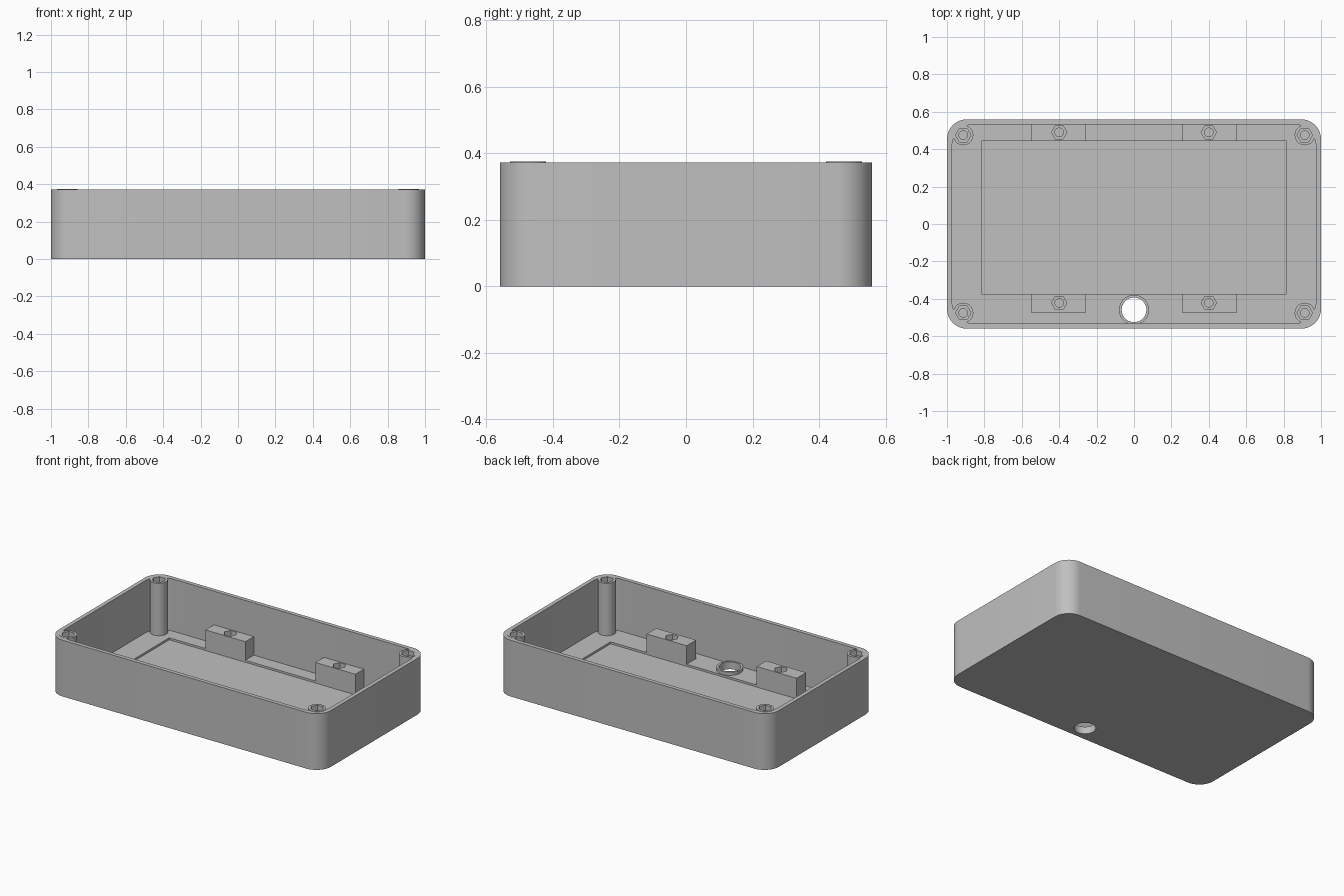
import bpy, bmesh
from math import pi, cos, sin

cube = bpy.data.objects.get("Cube")
if cube:
    bpy.data.objects.remove(cube, do_unlink=True)

grey = bpy.data.materials.new("light grey plastic")
grey.use_nodes = True
colour = (0.527, 0.527, 0.527, 1)
grey.diffuse_color = colour
grey.node_tree.nodes["Principled BSDF"].inputs["Base Color"].default_value = colour

HX, HY, TOP, WALL, FLOOR, RECESS = 1.0, 0.56, 0.375, 0.027, 0.027, 0.0135


def prism(name, outline, z0, z1):
    """Extrude a flat outline from z0 to z1."""
    bm = bmesh.new()
    face = bm.faces.new([bm.verts.new((x, y, z0)) for x, y in outline])
    new = bmesh.ops.extrude_face_region(bm, geom=[face])["geom"]
    bmesh.ops.translate(bm, vec=(0, 0, z1 - z0),
                        verts=[g for g in new if isinstance(g, bmesh.types.BMVert)])
    bmesh.ops.recalc_face_normals(bm, faces=bm.faces)
    mesh = bpy.data.meshes.new(name)
    bm.to_mesh(mesh)
    bm.free()
    mesh.materials.append(grey)
    ob = bpy.data.objects.new(name, mesh)
    bpy.context.collection.objects.link(ob)
    return ob


def circle(x, y, r, n=40):
    return [(x + r * cos(2 * pi * i / n), y + r * sin(2 * pi * i / n)) for i in range(n)]


def rectangle(x0, x1, y0, y1):
    return [(x0, y0), (x1, y0), (x1, y1), (x0, y1)]


def rounded(hx, hy, r, n=12):
    points = []
    for k, (sx, sy) in enumerate([(1, 1), (-1, 1), (-1, -1), (1, -1)]):
        for i in range(n + 1):
            a = pi / 2 * (k + i / n)
            points.append((sx * (hx - r) + r * cos(a), sy * (hy - r) + r * sin(a)))
    return points


def cut(ob, outline, z0, z1):
    """Subtract a prism and delete the cutter."""
    tool = prism("cutter", outline, z0, z1)
    tool.hide_render = True
    mod = ob.modifiers.new("cut", "BOOLEAN")
    mod.operation, mod.solver, mod.object = "DIFFERENCE", "EXACT", tool
    bpy.context.view_layer.objects.active = ob
    bpy.ops.object.modifier_apply(modifier=mod.name)
    bpy.data.objects.remove(tool, do_unlink=True)


def nut_pocket(ob, x, y, top, bottom):
    """Hexagonal nut seat with a screw hole below it."""
    cut(ob, circle(x, y, 0.041, 6), top - 0.035, top + 0.05)
    cut(ob, circle(x, y, 0.023, 24), bottom, top + 0.05)


parts = []

# Open tray with a sunken floor panel and a cable hole
HOLE_Y = -0.459
tray = prism("tray", rounded(HX, HY, 0.107), 0, TOP - 0.002)
cut(tray, rounded(HX - WALL, HY - WALL, 0.12), FLOOR, 1)
cut(tray, rectangle(-0.815, 0.815, -0.374, 0.444), RECESS, 0.2)
cut(tray, circle(0, HOLE_Y, 0.066), -0.1, 0.2)
parts.append(tray)

# Raised collar round the cable hole
collar = prism("hole_collar", circle(0, HOLE_Y, 0.08), FLOOR - 0.01, 0.048)
cut(collar, circle(0, HOLE_Y, 0.066), -0.1, 0.2)
parts.append(collar)

# Corner screw posts and the four mounting blocks
for sx, side in ((-1, "right"), (1, "left")):
    for sy, end in ((-1, "front"), (1, "back")):
        x, y = sx * 0.913, sy * 0.475
        post = prism(f"{end}_{side}_screw_post", circle(x, y, 0.054), FLOOR - 0.01, TOP)
        nut_pocket(post, x, y, TOP, 0.06)
        # Open the tray corner where the nut seat meets it
        cut(tray, circle(x, y, 0.05), FLOOR, 1)
        parts.append(post)

        y0, y1 = (-0.473, -0.374) if sy < 0 else (0.444, HY - WALL + 0.005)
        x0, x1 = sorted((sx * 0.55, sx * 0.257))
        block = prism(f"{end}_{side}_mounting_block", rectangle(x0, x1, y0, y1),
                      RECESS - 0.003, 0.15)
        nut_pocket(block, sx * 0.4, -0.422 if sy < 0 else 0.49, 0.15, 0.05)
        parts.append(block)

# Smooth round walls, keep edges crisp
bpy.ops.object.select_all(action="DESELECT")
for ob in parts:
    ob.select_set(True)
bpy.context.view_layer.objects.active = tray
bpy.ops.object.shade_smooth_by_angle(angle=pi / 6)
